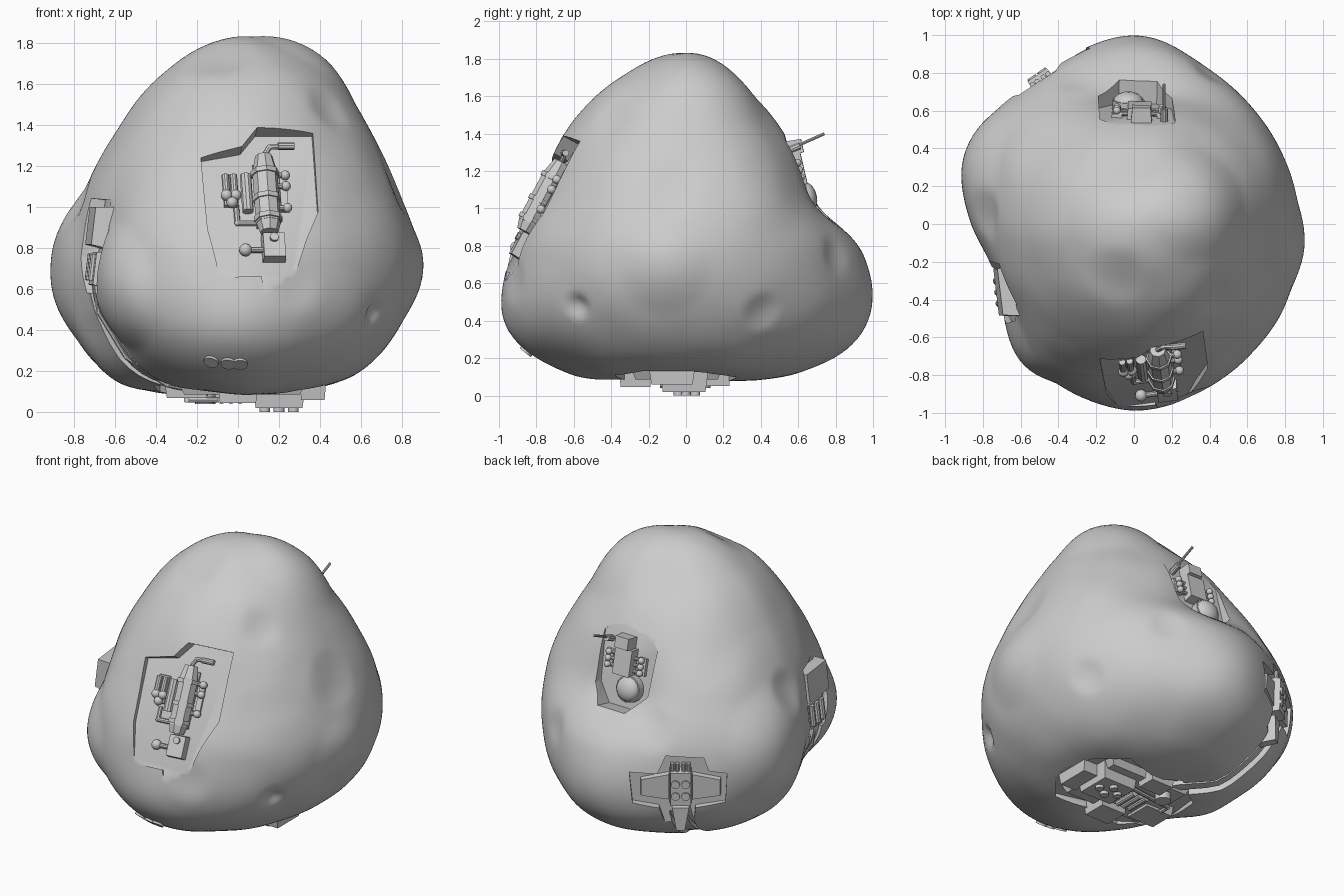
import bpy, bmesh, math
from mathutils import Vector, Matrix, noise

if "Cube" in bpy.data.objects:
    bpy.data.objects.remove(bpy.data.objects["Cube"])

C = Vector((0, 0, 0.75))
# Rock radius: rows climb from nadir to zenith, columns turn round from +x in 30 degree steps
R = [[.69] * 12,
     [.70, .71, .72, .725, .72, .72, .71, .70, .71, .72, .72, .71],
     [.80, .82, .85, .88, .87, .86, .84, .79, .84, .89, .86, .82],
     [.86, .87, .93, 1.03, .97, .95, .86, .79, .94, 1.03, .97, .89],
     [.88, .87, .89, .95, .91, .94, .83, .78, .92, .95, .93, .91],
     [.85, .86, .80, .73, .82, .86, .82, .80, .88, .86, .87, .87],
     [.90, .89, .84, .81, .83, .85, .85, .86, .90, .92, .92, .91],
     [1.03, 1.0, .96, .92, .93, .95, .97, .98, 1.0, 1.0, 1.02, 1.03],
     [1.08] * 12]
# Craters and (negative) bulges: position, radius, depth
CRATERS = [((.66, -.58, .48), .08, .035), ((.75, .43, .43), .12, .02), ((-.1, -.28, 1.75), .18, .02),
           ((.45, -.4, 1.5), .13, .02), ((-.72, .05, 1.0), .15, .025), ((.75, -.1, 1.1), .2, .02),
           ((-.3, .75, .9), .14, .015), ((.35, .7, .75), .12, .015), ((.3, -.95, .6), .13, .015),
           ((-.6, -.59, .6), .33, -.075), ((-.86, .25, .72), .4, -.055), ((.87, -.12, .67), .25, -.02),
           ((.33, .12, 1.7), .33, -.05)]


def catmull(a, b, c, d, t):
    return b + .5 * t * (c - a + t * (2 * a - 5 * b + 4 * c - d + t * (3 * (b - c) + d - a)))


def cell(i, j):
    if i < 0 or i > 8:
        i, j = (1 if i < 0 else 7), j + 6
    return R[i][j % 12]


def surf(d):
    d = Vector(d).normalized()
    a = (math.atan2(d.y, d.x) / math.tau * 12) % 12
    e = (math.asin(max(-1, min(1, d.z))) / math.pi + .5) * 8
    i, j = min(7, int(e)), int(a)
    rows = [catmull(*[cell(i + k, j + m) for m in (-1, 0, 1, 2)], a - j) for k in (-1, 0, 1, 2)]
    r = catmull(*rows, e - i) + .008 * noise.noise(d * 3.5)
    p = C + d * r
    for c, rad, dep in CRATERS:
        cd = (Vector(c) - C).normalized()
        q = (d - cd).length * r / rad
        if q < 1:
            p -= d * dep * (1 - q * q) ** 1.5
    return p


def normal(d):
    d = Vector(d).normalized()
    s = d.orthogonal().normalized()
    t = d.cross(s)
    return (surf(d + s * .1) - surf(d - s * .1)).cross(surf(d + t * .1) - surf(d - t * .1)).normalized()


def frame(point, sink=0, n=None):
    """Local axes on the rock: x right, y up, z outward."""
    d = Vector(point) - C
    n = Vector(n).normalized() if n else normal(d)
    y = (Vector((0, 0, 1)) - n * n.z).normalized()
    return Matrix.Translation(surf(d) - n * sink) @ Matrix((y.cross(n), y, n)).transposed().to_4x4()


def finish(name, bm, M=Matrix()):
    bmesh.ops.recalc_face_normals(bm, faces=bm.faces)
    me = bpy.data.meshes.new(name)
    bm.to_mesh(me)
    bm.free()
    o = bpy.data.objects.new(name, me)
    o.matrix_world = M
    bpy.context.collection.objects.link(o)
    return o


def loft(name, rings, M=Matrix()):
    bm = bmesh.new()
    vs = [[bm.verts.new(p) for p in r] for r in rings]
    n = len(vs[0])
    for a, b in zip(vs, vs[1:]):
        for k in range(n):
            bm.faces.new((a[k], a[(k + 1) % n], b[(k + 1) % n], b[k]))
    bm.faces.new(vs[0])
    bm.faces.new(vs[-1])
    return finish(name, bm, M)


def prism(name, M, pts, z0, z1, top=1.0):
    cx, cy = (sum(p[k] for p in pts) / len(pts) for k in (0, 1))
    return loft(name, [[(x, y, z0) for x, y in pts],
                       [(cx + (x - cx) * top, cy + (y - cy) * top, z1) for x, y in pts]], M)


def box(name, M, x0, x1, y0, y1, z0, z1, top=.88):
    return prism(name, M, [(x0, y0), (x1, y0), (x1, y1), (x0, y1)], z0, z1, top)


def rod(name, M, p, q, r, sides=10, r2=None):
    p, q = Vector(p), Vector(q)
    rot = (q - p).to_track_quat('Z', 'Y').to_matrix()
    ring = [Vector((math.cos(k * math.tau / sides), math.sin(k * math.tau / sides), 0)) for k in range(sides)]
    return loft(name, [[p + rot @ v * r for v in ring], [q + rot @ v * (r2 or r) for v in ring]], M)


def ball(name, M, p, r, flat=1):
    bm = bmesh.new()
    bmesh.ops.create_uvsphere(bm, u_segments=12, v_segments=8, radius=r,
                              matrix=Matrix.Translation(p) @ Matrix.Diagonal((1, 1, flat, 1)))
    return finish(name, bm, M)


def pipe(name, M, pts, r):
    for p, q in zip(pts, pts[1:]):
        rod(name, M, p, q, r, 8)
    for p in pts[1:-1]:
        ball(name + "_elbow", M, p, r)


def strip(name, pts, w, h0, h1):
    """Rectangular band following the rock surface."""
    ds = [Vector(a).lerp(Vector(b), k / 4) - C for a, b in zip(pts, pts[1:]) for k in range(4)] + [Vector(pts[-1]) - C]
    ps = [surf(d) for d in ds]
    rings = []
    for i, d in enumerate(ds):
        n = normal(d)
        s = (ps[min(i + 1, len(ps) - 1)] - ps[max(i - 1, 0)]).cross(n).normalized() * w / 2
        rings.append([ps[i] + s + n * h0, ps[i] - s + n * h0, ps[i] - s + n * h1, ps[i] + s + n * h1])
    return loft(name, rings)


# Asteroid body
bm = bmesh.new()
bmesh.ops.create_icosphere(bm, subdivisions=6, radius=1)
for v in bm.verts:
    v.co = surf(v.co)
rock = finish("asteroid_rock", bm)

FRONT, BACK = frame((.12, -.85, 1.0), .055), frame((.02, .63, 1.15), .03)
WING, SIDE = frame((-.5, .77, .57), .045), frame((-.7, -.36, .8), .0, (-1, -.12, .12))
BASE = Matrix.Translation((0, 0, .06)) @ Matrix.Rotation(math.pi, 4, 'X')
side_path = [(-.7, -.36, .7), (-.69, -.36, .48), (-.58, -.34, .24), (-.35, -.28, .13), (-.15, -.2, .08)]
back_path = [(-.48, .75, .4), (-.45, .6, .18), (-.35, .35, .12), (-.15, .15, .08)]

# Excavated pits and trenches
front_pit = [(-.28, .29), (-.08, .33), (0, .43), (.28, .43), (.28, 0), (.21, -.16), (.16, -.3), (.12, -.46),
             (0, -.46), (-.02, -.35), (-.22, -.35), (-.27, -.1)]
back_pit = [(-.2, .22), (-.1, .32), (.08, .31), (.2, .18), (.21, -.1), (.1, -.22), (-.1, -.22), (-.18, -.1)]
wing_pit = [(-.31, .1), (-.14, .1), (-.09, .21), (.14, .2), (.17, .12), (.28, .1), (.27, -.1), (.09, -.13),
            (.07, -.32), (-.07, -.32), (-.13, -.13), (-.29, -.1)]
side_pit = [(-.15, .24), (.15, .24), (.17, -.05), (.12, -.22), (-.12, -.22), (-.17, -.05)]
base_pit = [(-.42, .25), (-.2, .4), (.1, .33), (.3, .38), (.45, .2), (.4, -.1), (.25, -.27), (0, -.22),
            (-.15, -.28), (-.38, -.1)]
cutters = [prism("pit_cutter", FRONT, front_pit, -.01, .3), prism("pit_cutter", BACK, back_pit, -.01, .3),
           prism("pit_cutter", WING, wing_pit, -.02, .3), prism("pit_cutter", SIDE, side_pit, -.04, .3),
           prism("pit_cutter", BASE, base_pit, -.07, .2), strip("trench_cutter", side_path, .15, -.045, .1),
           strip("trench_cutter", back_path, .13, -.045, .1)]
bpy.context.view_layer.objects.active = rock
for c in cutters:
    m = rock.modifiers.new("cut", 'BOOLEAN')
    m.operation, m.solver, m.object = 'DIFFERENCE', 'EXACT', c
    bpy.ops.object.modifier_apply(modifier=m.name)
    bpy.data.objects.remove(c)

# Front machine: pressure tank, fuel balls, pump and pipes
box("front_base_plate", FRONT, -.03, .09, -.1, .29, -.07, 0)
rod("front_tank", FRONT, (.03, -.07, .03), (.03, .22, .03), .062, 8)
rod("front_tank_top", FRONT, (.03, .22, .03), (.03, .3, .03), .06, 8, .042)
rod("front_tank_bottom", FRONT, (.03, -.12, .03), (.03, -.07, .03), .045, 8, .06)
for v in (-.06, .05, .19):
    rod("front_tank_band", FRONT, (.03, v, .03), (.03, v + .025, .03), .07, 8)
pipe("front_exhaust", FRONT, [(.03, .3, .03), (.06, .345, .04), (.12, .345, .05)], .014)
rod("front_exhaust_tip", FRONT, (.1, .345, .05), (.18, .345, .05), .018)
for v in (.2, .14, .02):
    ball("front_side_ball", FRONT, (.13, v, .02), .024)
    rod("front_side_stub", FRONT, (.06, v, .02), (.13, v, .02), .014)
box("front_side_rail", FRONT, .1, .14, 0, .22, -.07, .005)
rod("front_side_cylinder", FRONT, (-.065, 0, .02), (-.065, .2, .02), .028)
box("front_left_case", FRONT, -.18, -.1, .03, .22, -.07, .01)
for u in (-.165, -.125):
    rod("front_left_bottle", FRONT, (u, .1, .02), (u, .2, .02), .018)
for u, v in ((-.165, .09), (-.12, .09), (-.14, .05)):
    ball("front_left_ball", FRONT, (u, v, .02), .028)
pipe("front_feed_pipe", FRONT, [(-.12, .02, .01), (-.12, -.06, .01), (.0, -.06, .01)], .014)
box("front_pump_box", FRONT, -.01, .11, -.27, -.12, -.07, .045)
rod("front_pump_cap", FRONT, (.05, -.16, .03), (.05, -.16, .06), .022)
rod("front_pump_arm", FRONT, (-.09, -.21, .015), (0, -.21, .015), .015)
ball("front_pump_ball", FRONT, (-.09, -.21, .015), .032)

# Three small vents on the lower front
for x, z in ((-.13, .245), (-.05, .205), (0.01, .245)):
    M = frame((x, -.85 * (.75 - z) / .51, z))
    rod("front_vent", M, (0, 0, -.02), (0, 0, .012), .037, 16)

# Back machine: dome, body, ball racks and mast
box("back_body", BACK, -.08, .06, -.03, .16, -.06, .05)
box("back_head", BACK, -.08, .04, .14, .23, -.06, .07, .8)
rod("back_dome_ring", BACK, (.05, -.09, -.05), (.05, -.09, .04), .085, 16)
ball("back_dome", BACK, (.05, -.09, .035), .08, .6)
for s in (-1, 1):
    box("back_rack", BACK, -.01 + s * .12 - .03, -.01 + s * .12 + .03, 0, .12, -.06, .01)
    for v in (.02, .06, .1):
        ball("back_rack_ball", BACK, (-.01 + s * .12, v, .025), .021)
        rod("back_rack_stub", BACK, (-.01 + s * .12, v, .01), (0, v, .01), .012)
rod("back_mast_socket", Matrix(), (.16, .52, 1.3), (.16, .61, 1.335), .02)
rod("back_mast", Matrix(), (.16, .56, 1.32), (.16, .74, 1.4), .008, 8)

# Winged thruster pod on the rear left
box("pod_body", WING, -.07, .07, -.12, .13, -.08, .05)
prism("pod_tail", WING, [(-.06, -.12), (.06, -.12), (.03, -.3), (-.03, -.3)], -.09, .02, .85)
for s in (-1, 1):
    prism("pod_wing", WING, [(s * .06, .1), (s * .25, .06), (s * .25, -.06), (s * .06, -.09)], -.08, .015, .88)
    for v in (-.04, .04):
        rod("pod_nozzle", WING, (s * .031, v, .03), (s * .031, v, .06), .026, 14)
    for u in (.02, .05):
        rod("pod_top_bottle", WING, (s * u, .11, .02), (s * u, .17, .02), .014)
strip("pod_conduit", back_path, .06, -.06, -.015)

# Left side panel and the conduit leading underneath
box("side_panel", SIDE, -.14, .14, .0, .21, -.07, .035)
box("side_lower_panel", SIDE, -.1, .1, -.19, -.01, -.07, 0)
for u in (-.06, 0, .06):
    rod("side_bottle", SIDE, (u, -.16, .005), (u, -.03, .005), .02)
strip("side_conduit", side_path, .08, -.06, -.005)
pipe("side_pipe", Matrix(), [surf(Vector(p) - C) for p in side_path], .012)

# Underside station: decks, modules, discs and pipes
box("base_deck", BASE, -.3, .34, -.2, .3, -.1, -.025)
box("base_main_module", BASE, .07, .33, -.12, .14, -.08, .04)
box("base_outer_module", BASE, .3, .43, -.05, .2, -.1, .0)
box("base_left_module", BASE, -.36, -.14, .05, .25, -.1, -.01)
box("base_front_module", BASE, -.1, .1, .18, .36, -.09, .015)
box("base_rear_module", BASE, -.12, .06, -.24, -.1, -.08, .01)
for u, v in ((.13, 0), (.2, .04), (.27, 0), (.2, -.05)):
    rod("base_foot", BASE, (u, v, .03), (u, v, .06), .026, 12)
rod("base_dish", BASE, (-.16, -.08, -.06), (-.16, -.08, .02), .05, 16)
for k in range(3):
    rod("base_bottle", BASE, (-.08 + k * .045, -.02, 0), (-.08 + k * .045, .14, 0), .02)
pipe("base_pipe", BASE, [(-.25, .05, 0), (-.25, -.02, 0), (.09, -.06, .0)], .014)

# Soft shading with crisp machined edges
for o in bpy.context.scene.objects:
    o.select_set(True)
bpy.ops.object.shade_smooth_by_angle(angle=math.radians(32))
